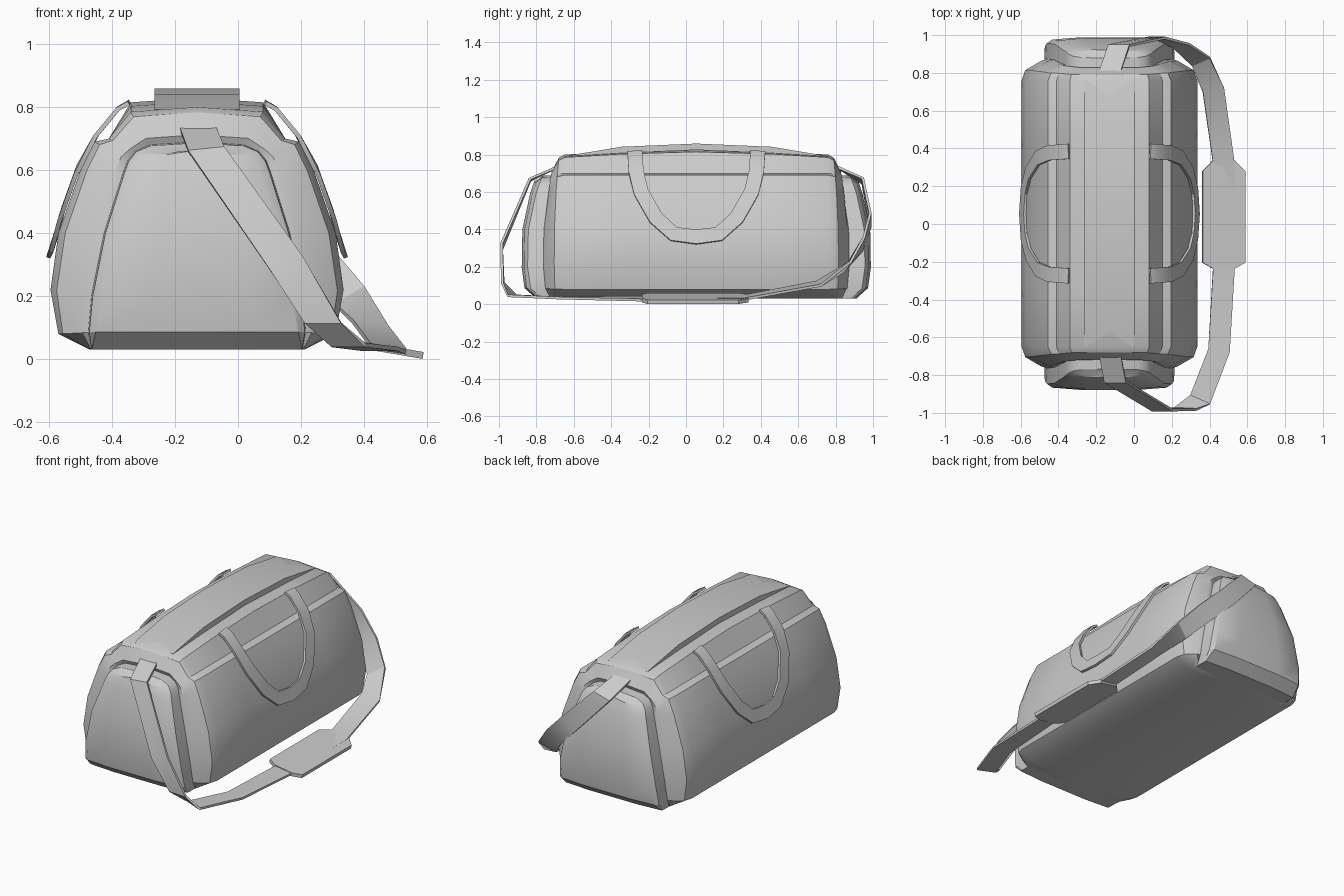
import bpy, math
from mathutils import Vector as V

if "Cube" in bpy.data.objects:
    bpy.data.objects.remove(bpy.data.objects["Cube"])

CX, CY = -0.13, 0.055   # centre of the bag body


def make(name, verts, faces, angle=30):
    me = bpy.data.meshes.new(name)
    me.from_pydata([tuple(v) for v in verts], [], faces)
    ob = bpy.data.objects.new(name, me)
    bpy.context.collection.objects.link(ob)
    bpy.ops.object.select_all(action='DESELECT')
    ob.select_set(True)
    bpy.context.view_layer.objects.active = ob
    bpy.ops.object.mode_set(mode='EDIT')
    bpy.ops.mesh.select_all(action='SELECT')
    bpy.ops.mesh.normals_make_consistent(inside=False)
    bpy.ops.object.mode_set(mode='OBJECT')
    bpy.ops.object.shade_smooth_by_angle(angle=math.radians(angle))
    return ob


def ribbon(name, pts, wides, width, thick):
    """Flat webbing through pts; wides are directions across the band."""
    pts = [V(p) for p in pts]
    n = len(pts)
    widths = width if isinstance(width, list) else [width] * n
    verts, faces = [], []
    for i, p in enumerate(pts):
        t = pts[min(i + 1, n - 1)] - pts[max(i - 1, 0)]
        w = V(wides[i]).normalized()
        d = t.cross(w).normalized() * thick / 2
        w = w * widths[i] / 2
        verts += [p - w - d, p + w - d, p + w + d, p - w + d]
    for i in range(n - 1):
        for k in range(4):
            a, b = i * 4 + k, i * 4 + (k + 1) % 4
            faces.append((a, b, b + 4, a + 4))
    faces += [(3, 2, 1, 0), tuple(range(4 * n - 4, 4 * n))]
    return make(name, verts, faces, 25)


# Bag body: half cross-sections of the barrel and of the end panel
MAIN = [(0, .03), (.34, .03), (.44, .08), (.465, .22), (.44, .40), (.37, .60),
        (.325, .69), (.28, .70), (.21, .785), (0, .80)]
PANEL = [(0, .03), (.335, .03), (.345, .085), (.335, .20), (.295, .40), (.235, .59),
         (.22, .63), (.195, .66), (.15, .68), (0, .69)]
# y offset, blend to end panel, end curvature, top bulge, width scale
RINGS = [(0, 0, 0, .03, 1), (.40, 0, 0, .018, 1), (.705, 0, 0, 0, 1), (.76, .15, .2, 0, 1),
         (.81, .8, .4, 0, 1), (.82, 1, .7, 0, 1), (.905, 1.03, 1, 0, 1),
         (.925, 1.25, 1, 0, 1), (.937, 1.25, 1, 0, .5)]


def ring(y, blend, curve, bulge, scale, side):
    half = []
    for i, (m, q) in enumerate(zip(MAIN, PANEL)):
        x = (m[0] + (q[0] - m[0]) * blend) * scale
        z = m[1] + (q[1] - m[1]) * blend + (bulge if i >= 8 else 0)
        yy = y - curve * (.5 * (z - .28) ** 2 + (.05 if i < 2 else 0))
        half.append(V((x, yy * side, z)))
    full = half + [V((-p.x, p.y, p.z)) for p in half[-2:0:-1]]
    return [p + V((CX, CY, 0)) for p in full]


loops = [ring(*r, -1) for r in RINGS[:0:-1]] + [ring(*r, 1) for r in RINGS]
n = len(loops[0])
faces = [(j * n + k, j * n + (k + 1) % n, (j + 1) * n + (k + 1) % n, (j + 1) * n + k)
         for j in range(len(loops) - 1) for k in range(n)]
for base in (0, (len(loops) - 1) * n):
    faces.append((base, base + 1, base + n - 1))
    faces += [(base + k, base + k + 1, base + n - k - 1, base + n - k) for k in range(1, 8)]
    faces.append((base + 8, base + 9, base + 10))
make("bag_body", [p for l in loops for p in l], faces)

# Raised zip flap along the top
ribbon("top_flap", [(CX, CY + y, z) for y, z in
                    [(-.70, .775), (-.4, .825), (0, .842), (.4, .825), (.70, .775)]],
       [(1, 0, 0)] * 5, .27, .034)

# Carry handles hanging down both long sides
arc = [(-.33, .215, .815), (-.327, .25, .795), (-.322, .32, .71), (-.295, .38, .60),
       (-.215, .43, .46), (-.12, .452, .375), (0, .46, .36)]
arc += [(-y, x, z) for y, x, z in arc[-2::-1]]
for side, label in ((-1, "left"), (1, "right")):
    pts = [V((CX + side * x, CY + y, z)) for y, x, z in arc]
    wides = []
    for i, p in enumerate(pts):
        t = pts[min(i + 1, len(pts) - 1)] - pts[max(i - 1, 0)]
        nrm = V((side * .75, 0, .65)) if p.z > .65 else V((side * .95, 0, .3))
        wides.append(t.cross(nrm))
    ribbon(label + "_handle", pts, wides, .08, .014)

# Shoulder strap from the front end, along the ground, to the back end
strap = [((-.13, -.68, .738), (1, 0, 0)), ((-.10, -.835, .665), (1, 0, .1)),
         ((.15, -.985, .31), (.95, 0, .3)), ((.27, -.98, .115), (1, -.05, 0)),
         ((.35, -.93, .045), (.9, -.4, 0)), ((.45, -.67, .033), (1, -.15, 0)),
         ((.477, -.21, .03), (1, 0, -.15)), ((.477, .31, .035), (1, 0, -.15)),
         ((.42, .71, .11), (.95, .2, -.15)), ((.355, .86, .20), (.7, .3, .4)),
         ((.25, .945, .32), (.75, .1, .6)), ((.12, .985, .45), (.75, 0, .65)),
         ((-.08, .945, .66), (.95, 0, .25)), ((-.13, .80, .738), (1, 0, 0))]
ribbon("shoulder_strap", [s[0] for s in strap], [s[1] for s in strap], .115, .014)

# Shoulder pad lying on the strap
ribbon("shoulder_pad", [(.475, y, .031) for y in (-.235, -.205, .28, .335)],
       [(1, 0, -.17)] * 4, [.12, .228, .228, .12], .022)
